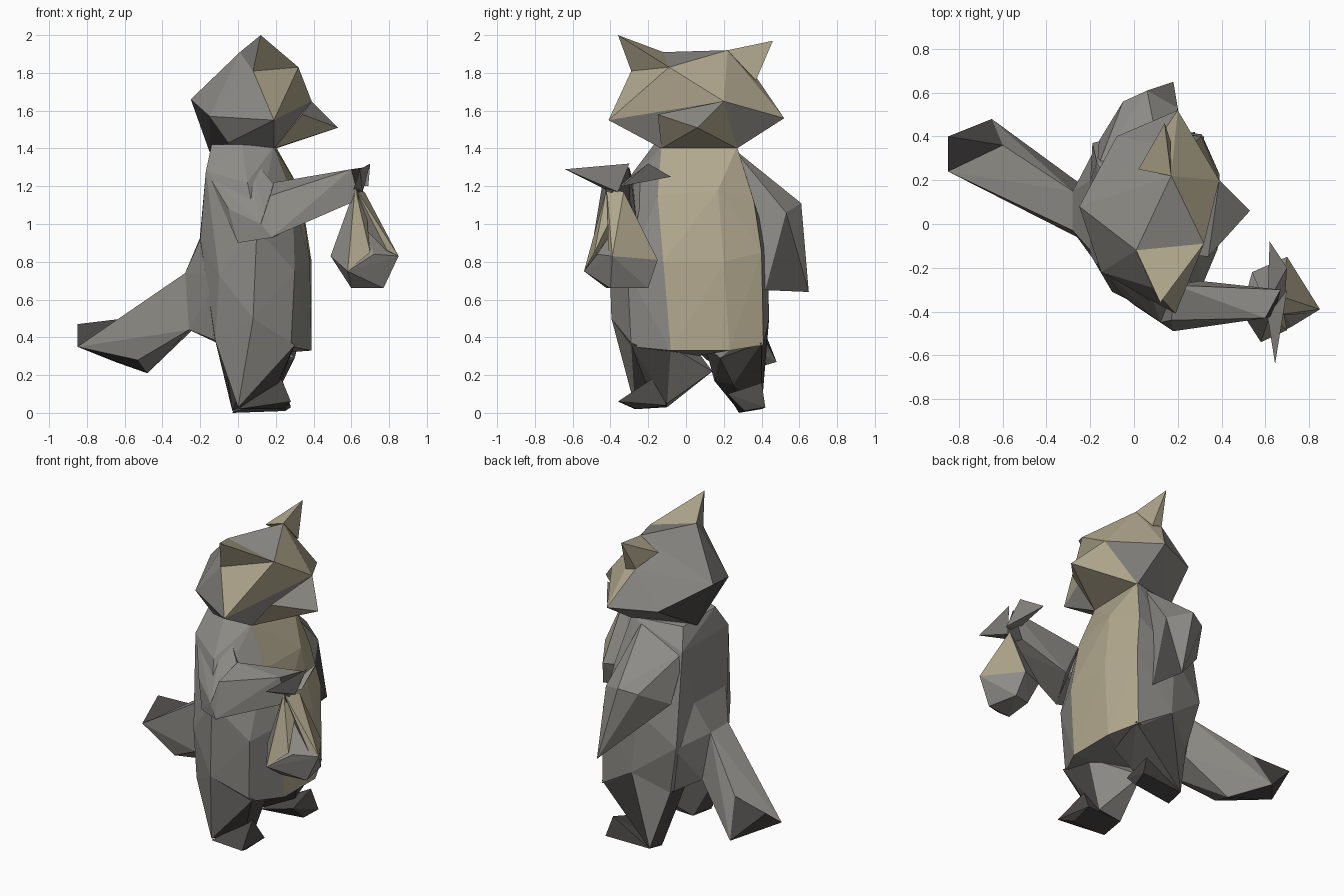
import bpy, bmesh


def material(name, rgb):
    m = bpy.data.materials.new(name)
    m.diffuse_color = (*rgb, 1)
    return m


MATS = [material("grey_fur", (0.27, 0.262, 0.242)),
        material("tan_fur", (0.44, 0.39, 0.27)),
        material("dark_fur", (0.07, 0.065, 0.063))]
GREY, TAN, DARK = 0, 1, 2


def hull(name, pts, paint=lambda c, n: GREY):
    """Faceted solid wrapped around corner points; paint(center, normal) picks a colour."""
    bm = bmesh.new()
    for p in pts:
        bm.verts.new(p)
    res = bmesh.ops.convex_hull(bm, input=bm.verts[:])
    junk = {v for v in res["geom_interior"] + res["geom_unused"]
            if isinstance(v, bmesh.types.BMVert)}
    bmesh.ops.delete(bm, geom=list(junk), context='VERTS')
    bmesh.ops.recalc_face_normals(bm, faces=bm.faces[:])
    bm.normal_update()
    for f in bm.faces:
        f.material_index = paint(f.calc_center_median(), f.normal)
    me = bpy.data.meshes.new(name)
    bm.to_mesh(me)
    bm.free()
    for m in MATS:
        me.materials.append(m)
    ob = bpy.data.objects.new(name, me)
    bpy.context.collection.objects.link(ob)
    return ob


def all_tan(c, n):
    return TAN


def all_dark(c, n):
    return DARK


def leg_paint(c, n):
    if n.y > 0.4 and c.y < 0.1:
        return GREY
    return DARK if n.x > 0.35 or n.z < -0.3 else GREY


# Torso with a tan belly towards +x
hull("torso", [
    (-0.14, -0.10, 1.42), (-0.12, 0.20, 1.40), (0.02, -0.17, 1.42),
    (0.19, -0.13, 1.41), (0.20, 0.27, 1.41),
    (-0.17, -0.19, 1.28), (0.05, -0.32, 1.22), (-0.17, 0.28, 1.28),
    (0.29, -0.15, 1.15), (0.33, 0.17, 1.18), (0.26, 0.36, 1.12),
    (-0.20, -0.14, 0.92), (-0.20, 0.20, 0.95), (0.10, -0.41, 0.98), (0.05, 0.43, 0.90),
    (0.38, -0.12, 0.80), (0.39, 0.20, 0.80), (0.31, 0.40, 0.85), (0.30, -0.31, 0.75),
    (0.08, -0.395, 0.50), (-0.10, -0.31, 0.73), (-0.19, 0.37, 0.70), (0.08, 0.44, 0.50),
    (0.39, -0.08, 0.33), (0.39, 0.23, 0.33), (0.31, 0.41, 0.36), (0.28, -0.29, 0.35),
    (-0.12, -0.25, 0.38), (-0.12, 0.33, 0.38), (0.00, 0.05, 0.30)],
    lambda c, n: TAN if n.x > 0.6 and c.y > -0.17 else GREY)

# Head, snout and ears


def head_paint(c, n):
    if c.x > 0.12 and c.z > 1.55 and n.z < 0.8:
        return TAN
    return DARK if c.x < -0.05 and c.z < 1.57 else GREY


hull("head", [
    (0.01, -0.12, 1.91), (0.32, -0.09, 1.83), (0.17, 0.22, 1.92),
    (0.08, -0.29, 1.81), (0.10, 0.37, 1.78), (0.39, 0.20, 1.65),
    (0.19, -0.41, 1.55), (0.20, 0.52, 1.56), (-0.25, 0.08, 1.66),
    (-0.15, -0.22, 1.57), (-0.08, 0.40, 1.56), (0.19, -0.13, 1.40),
    (0.20, 0.27, 1.40), (-0.05, -0.18, 1.43), (-0.15, 0.10, 1.38)], head_paint)
hull("snout", [(0.53, 0.06, 1.51), (0.39, 0.20, 1.65), (0.34, -0.15, 1.58),
               (0.19, -0.13, 1.40), (0.20, 0.27, 1.40)],
     lambda c, n: TAN if n.z < 0.2 else GREY)
hull("right_ear", [(0.12, -0.36, 2.00), (0.01, -0.12, 1.91),
                   (0.32, -0.09, 1.83), (0.08, -0.29, 1.81)],
     lambda c, n: GREY if n.x < -0.4 else TAN)
hull("left_ear", [(0.14, 0.46, 1.97), (0.02, 0.25, 1.86),
                  (0.17, 0.22, 1.92), (0.10, 0.37, 1.78), (0.17, 0.37, 1.76)], all_tan)

# Right arm, bent forward to hold the bag
hull("right_upper_arm", [
    (-0.17, -0.18, 1.28), (0.03, -0.17, 1.41), (0.19, -0.28, 1.21),
    (0.12, -0.45, 1.00), (0.19, -0.49, 0.93), (-0.05, -0.33, 1.08),
    (0.28, -0.27, 0.98), (0.0, -0.37, 0.9)])
hull("right_forearm", [
    (0.19, -0.28, 1.22), (0.12, -0.45, 1.00), (0.18, -0.49, 0.93),
    (0.30, -0.26, 1.00), (0.17, -0.44, 1.15), (0.60, -0.43, 1.29),
    (0.67, -0.30, 1.30), (0.64, -0.42, 1.13), (0.60, -0.30, 1.13)],
    lambda c, n: DARK if n.x > 0.7 else GREY)

# Left arm, hanging
hull("left_arm", [
    (-0.17, 0.25, 1.28), (0.13, 0.25, 1.40), (-0.05, 0.56, 1.08),
    (0.06, 0.61, 1.11), (0.20, 0.53, 1.06), (0.18, 0.65, 0.64),
    (0.21, 0.42, 0.65), (-0.02, 0.42, 0.88), (-0.16, 0.38, 0.98)],
    lambda c, n: DARK if c.z < 0.85 and n.x > 0.3 else GREY)

# Legs and feet
hull("right_leg", [
    (-0.12, -0.25, 0.38), (0.08, -0.395, 0.50), (0.30, -0.29, 0.36),
    (0.28, -0.08, 0.35), (0.00, 0.05, 0.34), (0.22, -0.22, 0.18),
    (0.00, -0.27, 0.03), (0.02, -0.10, 0.03), (0.18, -0.10, 0.05),
    (0.06, 0.14, 0.22)], leg_paint)
hull("right_foot", [
    (0.00, -0.27, 0.02), (0.02, -0.10, 0.03), (0.23, -0.18, 0.18),
    (0.28, -0.36, 0.06), (0.24, -0.26, 0.02), (0.26, -0.10, 0.04)], all_dark)
hull("left_leg", [
    (-0.12, 0.33, 0.38), (0.08, 0.44, 0.50), (0.32, 0.40, 0.37),
    (0.30, 0.18, 0.29), (-0.08, 0.10, 0.36), (0.23, 0.25, 0.15),
    (-0.03, 0.28, 0.01), (-0.02, 0.40, 0.02), (0.04, 0.15, 0.17)],
    lambda c, n: GREY if c.z > 0.3 and n.x < 0.3 else DARK)
hull("left_foot", [
    (-0.03, 0.28, 0.00), (-0.02, 0.40, 0.02), (0.24, 0.40, 0.16),
    (0.24, 0.22, 0.10), (0.25, 0.31, 0.01), (0.28, 0.42, 0.03)], all_dark)

# Tail: root on the back, shaft, dark slanted end
hull("tail_root", [
    (-0.28, 0.15, 0.74), (-0.28, -0.03, 0.74), (-0.26, -0.06, 0.44),
    (-0.24, 0.18, 0.44), (-0.20, -0.12, 0.92), (-0.20, 0.20, 0.93),
    (-0.10, -0.28, 0.72), (-0.17, 0.36, 0.68), (-0.11, -0.22, 0.38), (-0.11, 0.30, 0.37)])
hull("tail", [
    (-0.28, 0.15, 0.74), (-0.28, -0.03, 0.74), (-0.26, -0.06, 0.44),
    (-0.24, 0.18, 0.44), (-0.85, 0.24, 0.35), (-0.60, 0.36, 0.50),
    (-0.65, 0.48, 0.27), (-0.48, 0.28, 0.21), (-0.53, 0.11, 0.28)],
    lambda c, n: DARK if c.x < -0.55 and n.z < -0.5 else GREY)
hull("tail_end", [(-0.85, 0.40, 0.47), (-0.85, 0.24, 0.35),
                  (-0.60, 0.36, 0.50), (-0.65, 0.48, 0.27)], all_dark)

# Cloth bag: round bundle, two folded flaps, flat knot on top
knot = [(0.62, -0.42, 1.19), (0.67, -0.33, 1.17)]
hull("bag_bundle", [
    (0.66, -0.36, 1.00), (0.49, -0.40, 0.83),
    (0.58, -0.54, 0.75), (0.72, -0.47, 0.84), (0.85, -0.39, 0.83),
    (0.70, -0.15, 0.81), (0.54, -0.22, 0.82), (0.60, -0.42, 0.66),
    (0.77, -0.40, 0.66), (0.73, -0.20, 0.66), (0.61, -0.24, 0.67)])


def flap_paint(c, n):
    return TAN if n.x > -0.3 else GREY


hull("bag_flap_right", knot + [(0.49, -0.40, 0.83), (0.58, -0.54, 0.75),
                               (0.70, -0.485, 0.85)], flap_paint)
hull("bag_flap_left", knot + [(0.79, -0.41, 0.86), (0.85, -0.39, 0.83),
                              (0.70, -0.15, 0.81), (0.54, -0.22, 0.82)], flap_paint)
hull("knot_tail_right", [(0.645, -0.64, 1.29), (0.61, -0.42, 1.18),
                         (0.70, -0.30, 1.32), (0.66, -0.36, 1.17)])
hull("knot_tail_left", [(0.62, -0.08, 1.25), (0.70, -0.20, 1.32),
                        (0.61, -0.36, 1.20), (0.69, -0.34, 1.20)])
